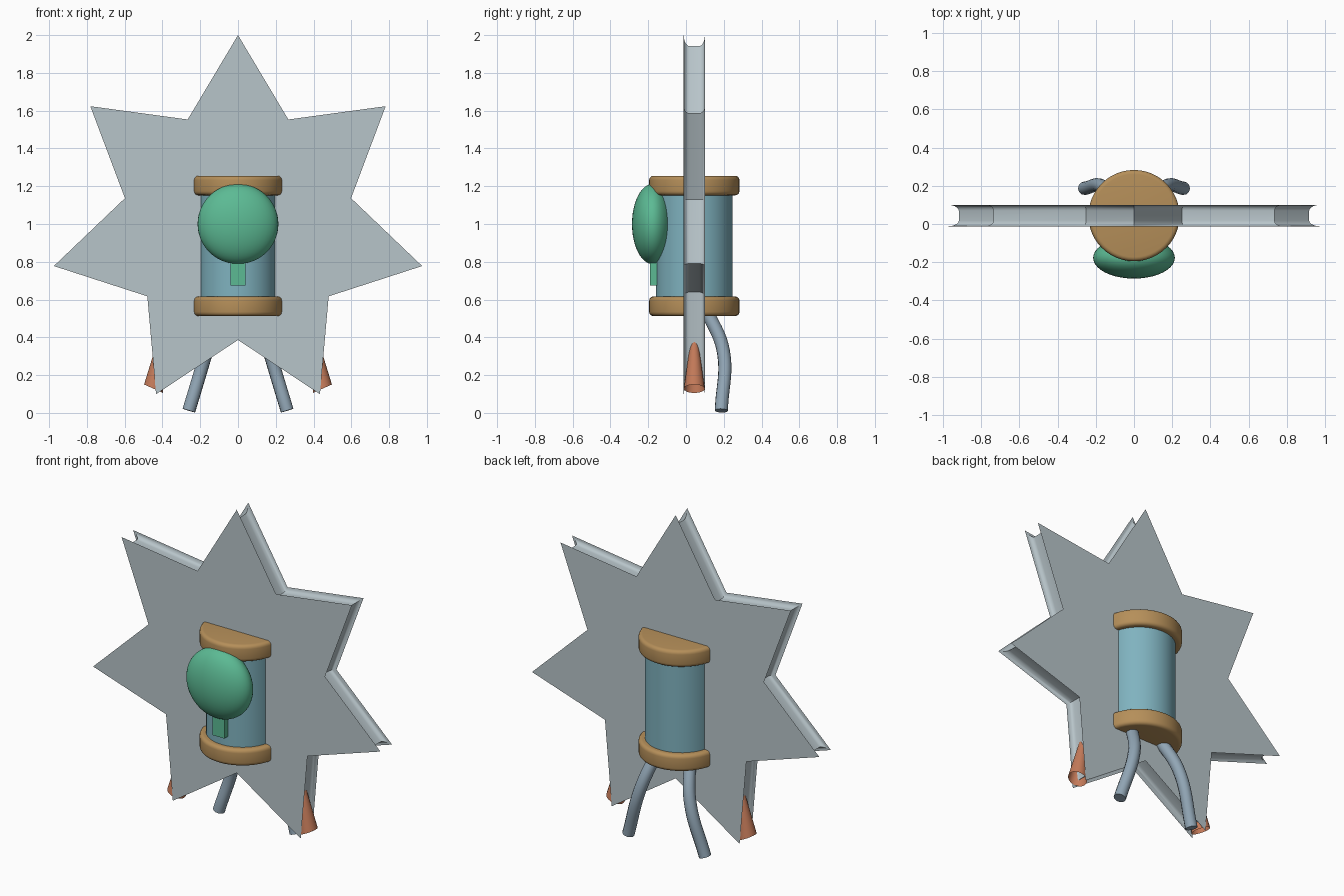
import bpy, bmesh, math
from mathutils import Vector, Matrix

if "Cube" in bpy.data.objects:
    bpy.data.objects.remove(bpy.data.objects["Cube"])

YC = 0.044  # depth centre of star and barrel


def material(name, rgb):
    m = bpy.data.materials.new(name)
    lin = [c / 12.92 if c < 0.04 else ((c + 0.055) / 1.055) ** 2.4 for c in rgb]
    m.diffuse_color = (*lin, 1)
    m.use_nodes = True
    m.node_tree.nodes["Principled BSDF"].inputs["Base Color"].default_value = m.diffuse_color
    return m


GREY = material("pale grey", (0.72, 0.77, 0.79))
TEAL = material("dusty teal", (0.50, 0.70, 0.75))
GOLD = material("tan", (0.71, 0.56, 0.35))
GREEN = material("green", (0.36, 0.73, 0.58))
STEEL = material("blue grey", (0.57, 0.65, 0.71))
RUST = material("rust orange", (0.77, 0.48, 0.35))


def finish(name, bm, mat, recalc=True):
    if recalc:
        bmesh.ops.recalc_face_normals(bm, faces=bm.faces)
    mesh = bpy.data.meshes.new(name)
    bm.to_mesh(mesh)
    bm.free()
    mesh.materials.append(mat)
    ob = bpy.data.objects.new(name, mesh)
    bpy.context.collection.objects.link(ob)
    bpy.ops.object.select_all(action='DESELECT')
    bpy.context.view_layer.objects.active = ob
    ob.select_set(True)
    bpy.ops.object.shade_smooth_by_angle(angle=math.radians(35))
    return ob


def bridge(bm, rings):
    for a, b in zip(rings, rings[1:]):
        n = len(a)
        for i in range(n):
            bm.faces.new((a[i], a[(i + 1) % n], b[(i + 1) % n], b[i]))


def lathe(name, profile, mat, seg=48):
    """Closed solid from (radius, z) points around the barrel axis."""
    bm = bmesh.new()
    rings = [[bm.verts.new((r * math.cos(math.tau * i / seg),
                            YC + r * math.sin(math.tau * i / seg), z))
              for i in range(seg)] for r, z in profile]
    bridge(bm, rings)
    bm.faces.new(rings[0])
    bm.faces.new(rings[-1])
    return finish(name, bm, mat)


# Seven-pointed star with a concave groove around its rim
bm = bmesh.new()
groove, half = 0.03, 0.026
quarter = [math.radians(90 - 18 * k) for k in range(6)]
layers = [(-half - groove * math.sin(t), groove * math.cos(t)) for t in quarter]
layers += [(-y, d) for y, d in reversed(layers)]
rings = []
for y, inset in layers:
    s = 1 - inset / 0.513
    ring = []
    for i in range(14):
        r = s * (1.0 if i % 2 == 0 else 0.614)
        a = math.pi * i / 7
        ring.append(bm.verts.new((r * math.sin(a), YC + y, 1 + r * math.cos(a))))
    rings.append(ring)
bridge(bm, rings)
bm.faces.new(rings[0])
bm.faces.new(rings[-1])
finish("star_plate", bm, GREY)

# Barrel body and its rounded end caps
lathe("barrel", [(0.203, 0.56), (0.203, 1.2)], TEAL)


def cap(name, z0, z1, r=0.239, b=0.022):
    arc = [math.radians(22.5 * k) for k in range(5)]
    low = [(r - b + b * math.sin(t), z0 + b - b * math.cos(t)) for t in arc]
    high = [(r - b + b * math.cos(t), z1 - b + b * math.sin(t)) for t in arc]
    lathe(name, low + high, GOLD)


cap("bottom_cap", 0.513, 0.616)
cap("top_cap", 1.152, 1.255)

# Flattened ball on the front, with a short stem below
bm = bmesh.new()
bmesh.ops.create_uvsphere(bm, u_segments=40, v_segments=24, radius=1,
                          matrix=Matrix.Translation((0, -0.177, 1.0))
                          @ Matrix.Diagonal((0.214, 0.109, 0.212, 1)))
finish("front_ball", bm, GREEN)
bm = bmesh.new()
bmesh.ops.create_cube(bm, size=1, matrix=Matrix.Translation((0, -0.165, 0.75))
                      @ Matrix.Diagonal((0.08, 0.05, 0.15, 1)))
finish("ball_stem", bm, GREEN)

# Bent tube legs and open cones, mirrored left and right
for side, label in ((-1, "left"), (1, "right")):
    curve = bpy.data.curves.new(label + "_leg_path", 'CURVE')
    curve.dimensions = '3D'
    curve.bevel_depth = 0.035
    curve.bevel_resolution = 4
    curve.use_fill_caps = True
    spline = curve.splines.new('BEZIER')
    path = [(0.10, 0.10, 0.56), (0.165, 0.197, 0.33), (0.26, 0.187, 0.012)]
    spline.bezier_points.add(len(path) - 1)
    for p, (x, y, z) in zip(spline.bezier_points, path):
        p.co = (side * x, y, z)
        p.handle_left_type = p.handle_right_type = 'AUTO'
    tube = bpy.data.objects.new("tube_helper", curve)
    bpy.context.collection.objects.link(tube)
    bpy.context.view_layer.update()
    mesh = bpy.data.meshes.new_from_object(
        tube.evaluated_get(bpy.context.evaluated_depsgraph_get()))
    bm = bmesh.new()
    bm.from_mesh(mesh)
    bmesh.ops.remove_doubles(bm, verts=bm.verts, dist=1e-5)
    bpy.data.objects.remove(tube)
    bpy.data.meshes.remove(mesh)
    for f in bm.faces:
        f.material_index = 0
    leg = finish(label + "_leg", bm, STEEL)
    leg.data.materials.clear()
    leg.data.materials.append(STEEL)

    bm = bmesh.new()
    tilt = math.radians(24)
    rings = []
    for x, z, r in ((0.447, 0.128, 0.055), (0.425, 0.26, 0.037), (0.405, 0.39, 0.018)):
        rings.append([bm.verts.new((side * (x + r * math.cos(a) * math.cos(tilt)),
                                    YC + r * math.sin(a),
                                    z + r * math.cos(a) * math.sin(tilt)))
                      for a in (math.tau * i / 32 for i in range(32))])
    bridge(bm, rings)
    bm.faces.new(rings[-1])
    finish(label + "_cone", bm, RUST)
